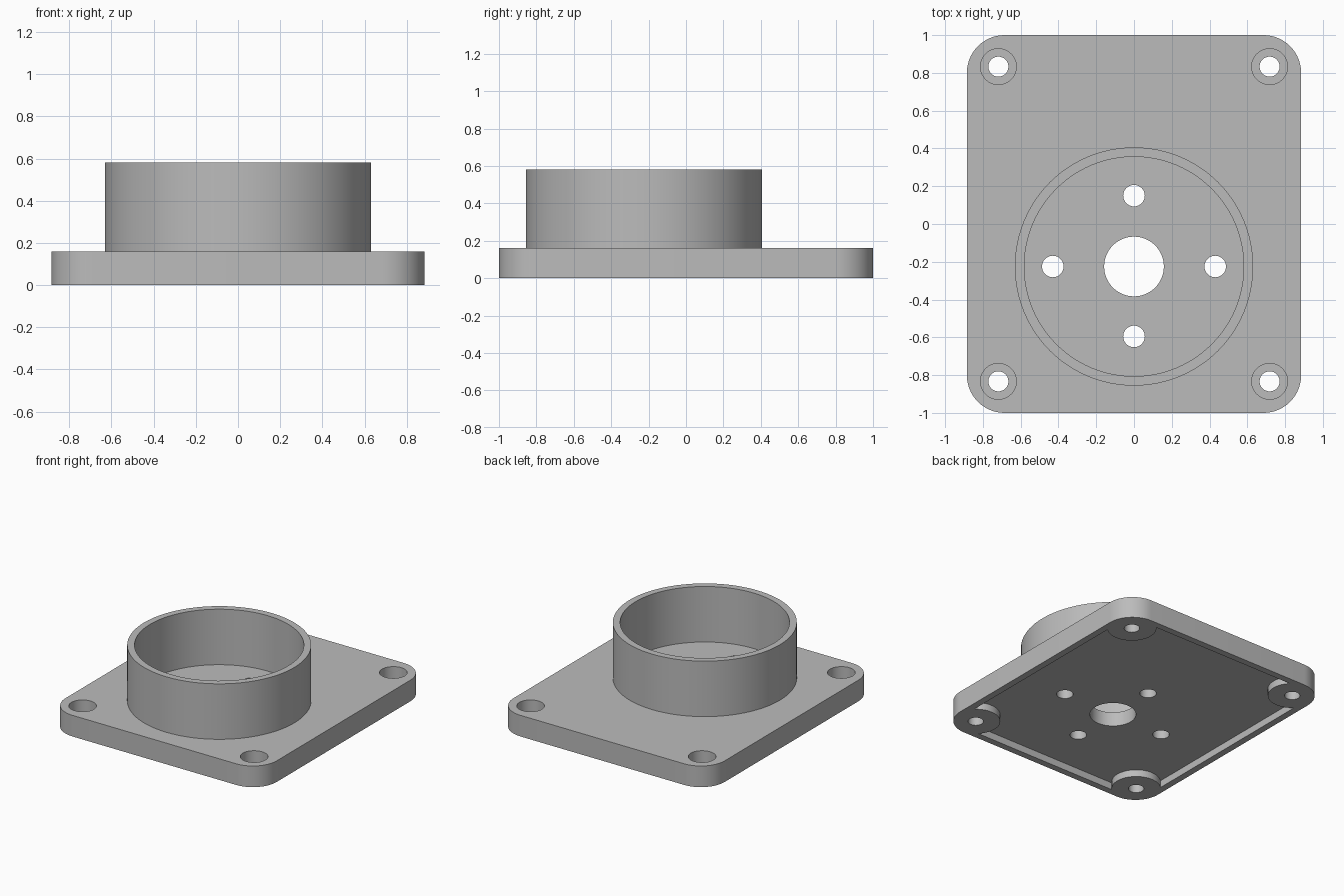
import bpy, bmesh, math
from mathutils import Matrix, Vector

cube = bpy.data.objects.get("Cube")
if cube:
    bpy.data.objects.remove(cube, do_unlink=True)

HALF_X, HALF_Y, THICK = 0.885, 1.0, 0.16
WALL, CAVITY = 0.05, 0.053
HUB_Y = -0.225
CORNERS = [(sx * 0.718, sy * 0.833) for sx in (-1, 1) for sy in (-1, 1)]

grey = bpy.data.materials.new("plain grey")
grey.use_nodes = True
grey.diffuse_color = (0.5, 0.5, 0.5, 1)
grey.node_tree.nodes["Principled BSDF"].inputs["Base Color"].default_value = (0.5, 0.5, 0.5, 1)


def finish(name, bm):
    bmesh.ops.recalc_face_normals(bm, faces=bm.faces)
    mesh = bpy.data.meshes.new(name)
    bm.to_mesh(mesh)
    bm.free()
    mesh.materials.append(grey)
    obj = bpy.data.objects.new(name, mesh)
    bpy.context.collection.objects.link(obj)
    return obj


def rounded_slab(name, hx, hy, z0, z1, radius):
    bm = bmesh.new()
    bmesh.ops.create_cube(bm, size=1)
    for v in bm.verts:
        v.co = Vector((v.co.x * 2 * hx, v.co.y * 2 * hy, z1 if v.co.z > 0 else z0))
    upright = [e for e in bm.edges if abs(e.verts[0].co.z - e.verts[1].co.z) > 0.01]
    bmesh.ops.bevel(bm, geom=upright, offset=radius, segments=16, profile=0.5, affect='EDGES')
    return finish(name, bm)


def cylinders(name, centres, radius, z0, z1, segments=48):
    bm = bmesh.new()
    for x, y in centres:
        bmesh.ops.create_cone(bm, cap_ends=True, segments=segments, radius1=radius, radius2=radius,
                              depth=z1 - z0, matrix=Matrix.Translation((x, y, (z0 + z1) / 2)))
    return finish(name, bm)


def activate(obj):
    bpy.ops.object.select_all(action='DESELECT')
    obj.select_set(True)
    bpy.context.view_layer.objects.active = obj


def subtract(target, cutter):
    mod = target.modifiers.new("cut", 'BOOLEAN')
    mod.operation, mod.solver, mod.object = 'DIFFERENCE', 'EXACT', cutter
    activate(target)
    bpy.ops.object.modifier_apply(modifier=mod.name)
    bpy.data.objects.remove(cutter, do_unlink=True)


# Base plate, hollow underneath except for the corner bosses
plate = rounded_slab("base_plate", HALF_X, HALF_Y, 0, THICK, 0.2)
cavity = rounded_slab("cavity_cutter", HALF_X - WALL, HALF_Y - WALL, -0.1, CAVITY, 0.14)
subtract(cavity, cylinders("boss_cutter", CORNERS, 0.168, -0.2, 0.2, 64))
subtract(plate, cavity)

# Counterbored corner screw holes
subtract(plate, cylinders("screw_hole_cutter", CORNERS, 0.053, -0.1, 0.3))
subtract(plate, cylinders("counterbore_cutter", CORNERS, 0.095, 0.06, 0.3))

# Central bore and the four holes around it
subtract(plate, cylinders("bore_cutter", [(0, HUB_Y)], 0.158, -0.1, 0.3, 64))
around = [(0.43, HUB_Y), (-0.43, HUB_Y), (0, 0.15), (0, -0.595)]
subtract(plate, cylinders("mount_hole_cutter", around, 0.057, -0.1, 0.3))

# Collar: wall profile spun around the hub axis
bm = bmesh.new()
profile = [(0.631, THICK), (0.631, 0.58), (0.581, 0.58), (0.581, THICK)]
verts = [bm.verts.new((r, HUB_Y, z)) for r, z in profile]
edges = [bm.edges.new(pair) for pair in zip(verts, verts[1:])]
bmesh.ops.spin(bm, geom=verts + edges, cent=(0, HUB_Y, 0), axis=(0, 0, 1),
               angle=math.tau, steps=96, use_merge=True)
bmesh.ops.remove_doubles(bm, verts=bm.verts, dist=0.0001)
collar = finish("collar", bm)

# Smooth the round walls, keep the rims sharp
for obj in (plate, collar):
    activate(obj)
    bpy.ops.object.shade_smooth_by_angle(angle=math.radians(30))
